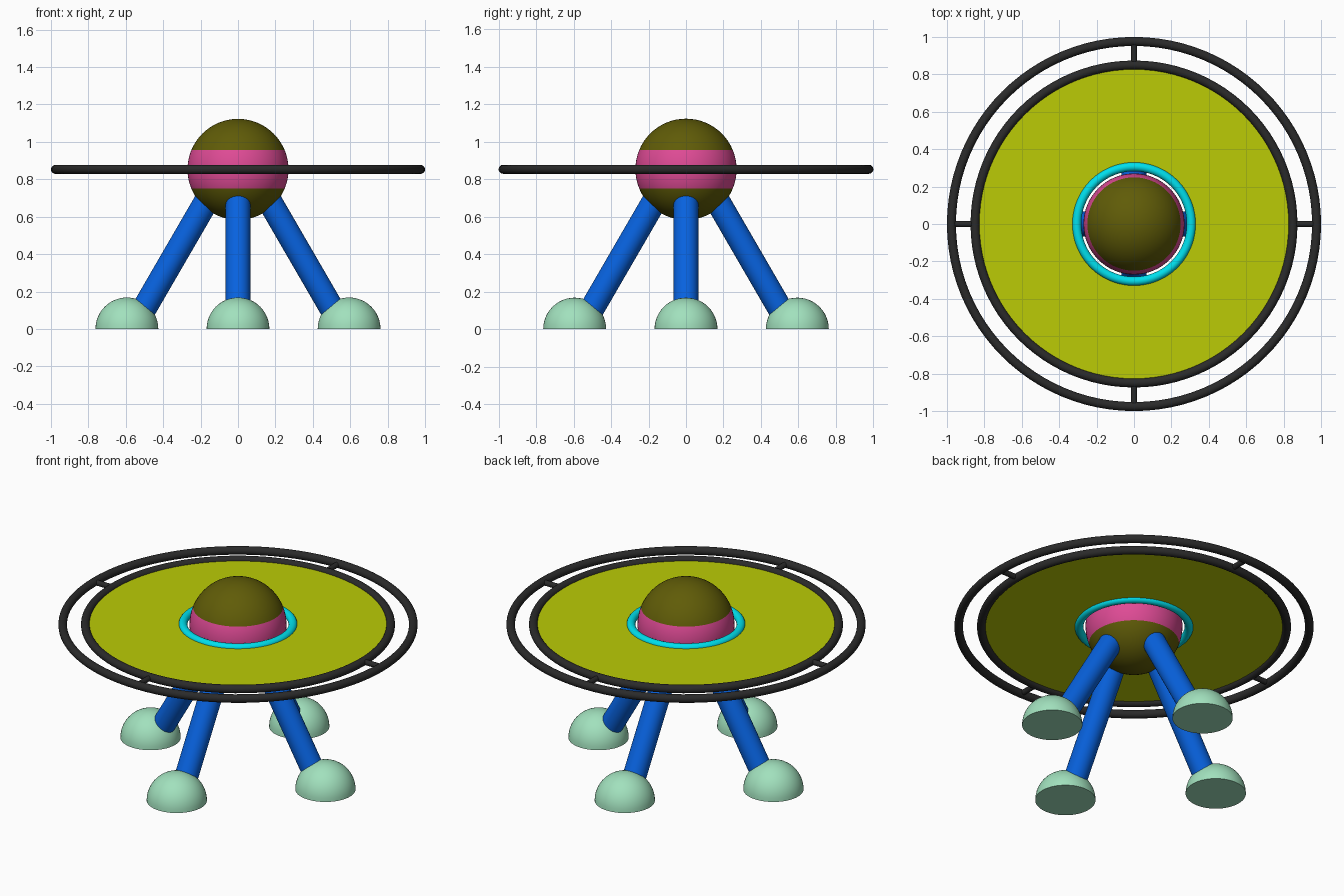
import bpy, bmesh
from math import sin, cos, asin, pi, radians
from mathutils import Vector, Matrix

if "Cube" in bpy.data.objects:
    bpy.data.objects.remove(bpy.data.objects["Cube"])

HUB_Z = 0.853


def material(name, r, g, b):
    m = bpy.data.materials.new(name)
    m.diffuse_color = [(c / 255) ** 2.2 for c in (r, g, b)] + [1]
    m.use_nodes = True
    m.node_tree.nodes["Principled BSDF"].inputs["Base Color"].default_value = m.diffuse_color
    return m


OLIVE = material("olive", 96, 92, 16)
PINK = material("pink", 222, 76, 148)
LIME = material("lime", 186, 202, 14)
CYAN = material("cyan", 0, 222, 236)
BLUE = material("blue", 16, 98, 222)
MINT = material("mint", 160, 224, 188)
DARK = material("charcoal", 46, 46, 46)


def finish(ob, *mats):
    for m in mats:
        ob.data.materials.append(m)
    bpy.ops.object.select_all(action='DESELECT')
    bpy.context.view_layer.objects.active = ob
    ob.select_set(True)
    bpy.ops.object.shade_smooth_by_angle(angle=radians(35))
    return ob


def lathe(name, profile, loc, *mats, closed=False, steps=64):
    """Spin an (r, z) profile round the z axis."""
    bm = bmesh.new()
    vs = [bm.verts.new((r, 0, z)) for r, z in profile]
    es = [bm.edges.new(p) for p in zip(vs, vs[1:])]
    if closed:
        es.append(bm.edges.new((vs[-1], vs[0])))
    bmesh.ops.spin(bm, geom=vs + es, cent=(0, 0, 0), axis=(0, 0, 1),
                   angle=2 * pi, steps=steps, use_merge=False)
    bmesh.ops.remove_doubles(bm, verts=bm.verts, dist=1e-5)
    bmesh.ops.recalc_face_normals(bm, faces=bm.faces)
    me = bpy.data.meshes.new(name)
    bm.to_mesh(me)
    bm.free()
    ob = bpy.data.objects.new(name, me)
    ob.location = loc
    bpy.context.collection.objects.link(ob)
    return finish(ob, *mats)


def arc(r, a0, a1, n):
    return [(r * cos(a0 + (a1 - a0) * i / n), r * sin(a0 + (a1 - a0) * i / n))
            for i in range(n + 1)]


def torus(name, major, minor, mat):
    bpy.ops.mesh.primitive_torus_add(major_radius=major, minor_radius=minor,
                                     major_segments=96, minor_segments=20,
                                     location=(0, 0, HUB_Z))
    ob = bpy.context.object
    ob.name = name
    finish(ob, mat)


def rod(name, a, b, radius, mat):
    a, b = Vector(a), Vector(b)
    bpy.ops.mesh.primitive_cylinder_add(
        vertices=40, radius=radius, depth=(b - a).length, location=(a + b) / 2,
        rotation=(b - a).to_track_quat('Z', 'Y').to_euler())
    ob = bpy.context.object
    ob.name = name
    finish(ob, mat)


# central sphere with a pink band round the middle
R, BAND = 0.27, 0.103
t = asin(BAND / R)
ball = (arc(R, -pi / 2, -t, 12)[:-1] + arc(R, -t, t, 8) + arc(R, t, pi / 2, 12)[1:])
ball[0], ball[-1] = (0, -R), (0, R)
cabin = lathe("cabin_sphere", ball, (0, 0, HUB_Z), OLIVE, PINK)
for f in cabin.data.polygons:
    f.material_index = 1 if abs(f.center.z) < BAND else 0

# flat saucer disc and its rings
h = 0.004
lathe("saucer_disc", [(0.306, -h), (0.85, -h), (0.85, h), (0.306, h)],
      (0, 0, HUB_Z), LIME, closed=True, steps=96)
torus("inner_ring", 0.306, 0.024, CYAN)
torus("disc_rim", 0.85, 0.024, DARK)
torus("outer_ring", 0.976, 0.024, DARK)

# spokes, legs and feet on the four axes
for i, side in enumerate(("right", "back", "left", "front")):
    turn = Matrix.Rotation(i * pi / 2, 3, 'Z')
    rod(side + "_spoke", turn @ Vector((0.85, 0, HUB_Z)),
        turn @ Vector((0.976, 0, HUB_Z)), 0.016, DARK)
    rod(side + "_leg", turn @ Vector((0.53, 0, 0.06)),
        turn @ Vector((0.127, 0, 0.755)), 0.066, BLUE)
    dome = [(0, 0)] + arc(0.168, 0, pi / 2, 12)
    dome[-1] = (0, 0.168)
    lathe(side + "_foot", dome, turn @ Vector((0.594, 0, 0)), MINT, steps=48)
